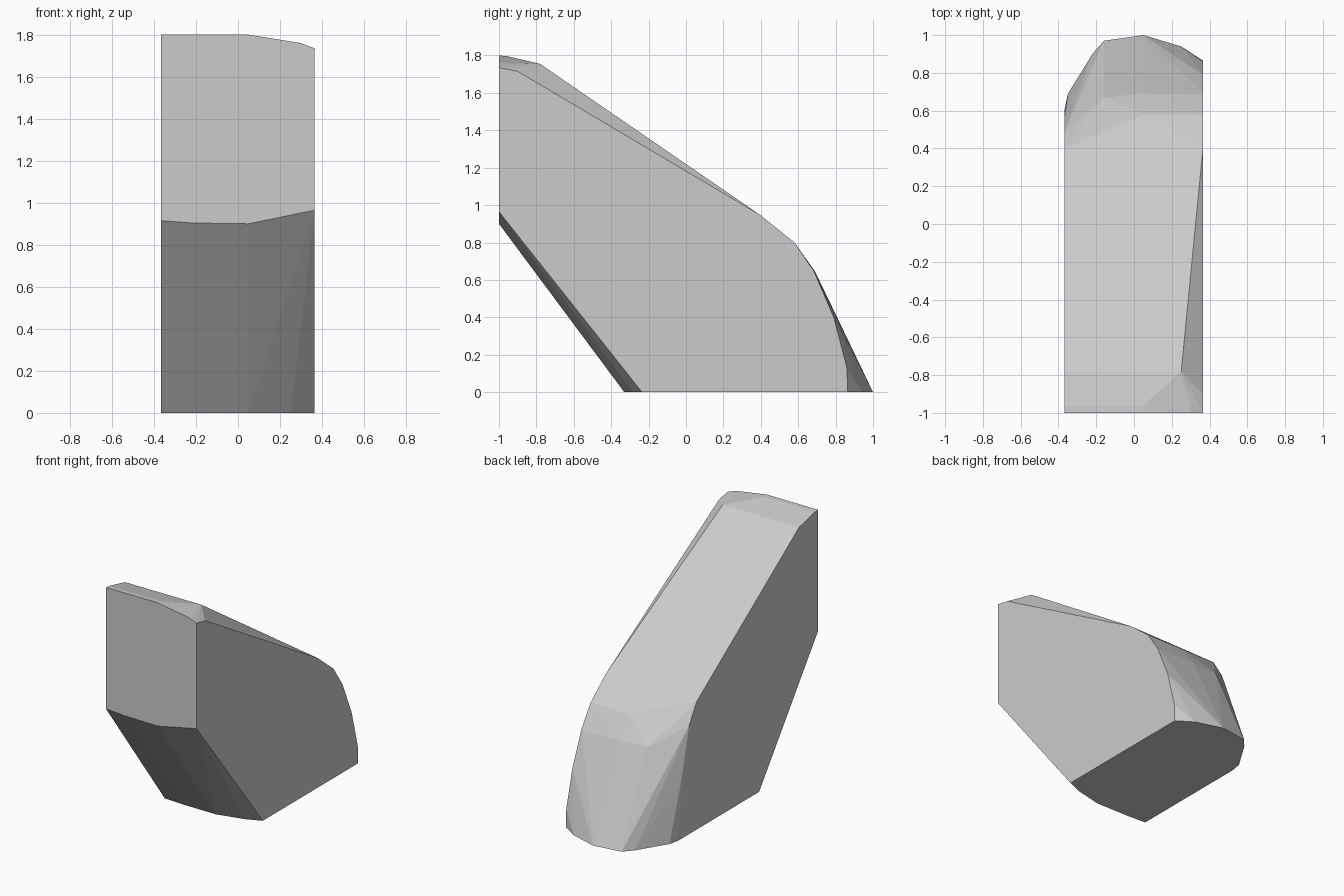
import bpy, bmesh

if "Cube" in bpy.data.objects:
    bpy.data.objects.remove(bpy.data.objects["Cube"])

# Cross-sections of the convex block: x -> outline points (y, z)
sections = {
    -0.367: [(-1, 1.8), (-0.96, 1.797), (-0.78, 1.755), (0.40, 0.935), (0.49, 0.79),
             (0.57, 0.45), (0.605, 0.1), (0.61, 0), (-0.32, 0), (-1, 0.915)],
    -0.22: [(0.90, 0), (-0.328, 0), (-1, 0.904)],
    -0.16: [(0.67, 0.65), (0.97, 0)],
    0.05: [(-1, 1.8), (-0.96, 1.797), (0.58, 0.8), (0.69, 0.645), (1, 0),
           (-0.33, 0), (-1, 0.9)],
    0.25: [(-0.78, 1.755), (0.94, 0), (-0.283, 0)],
    0.30: [(-1, 1.76), (-0.96, 1.757)],
    0.365: [(-1, 1.735), (-0.9, 1.715), (0.4, 0.945), (0.58, 0.8), (0.685, 0.645),
            (0.79, 0.4), (0.86, 0.13), (0.865, 0), (-0.235, 0), (-1, 0.965)],
}
# Rear foot corner on the left side
sections[-0.35] = [(0.69, 0)]

bm = bmesh.new()
for x, outline in sections.items():
    for y, z in outline:
        bm.verts.new((x, y, z))

# Wrap the sections in one faceted skin
hull = bmesh.ops.convex_hull(bm, input=bm.verts)
unused = {g for g in hull["geom_interior"] + hull["geom_unused"]
          if isinstance(g, bmesh.types.BMVert)}
bmesh.ops.delete(bm, geom=list(unused), context='VERTS')
bmesh.ops.dissolve_limit(bm, angle_limit=0.01, verts=bm.verts, edges=bm.edges)
bmesh.ops.recalc_face_normals(bm, faces=bm.faces)

mesh = bpy.data.meshes.new("wedge_block")
bm.to_mesh(mesh)
bm.free()

# Plain grey finish
grey = bpy.data.materials.new("light_grey")
grey.diffuse_color = (0.6, 0.6, 0.6, 1)
grey.use_nodes = True
grey.node_tree.nodes["Principled BSDF"].inputs["Base Color"].default_value = grey.diffuse_color
mesh.materials.append(grey)
block = bpy.data.objects.new("wedge_block", mesh)
bpy.context.collection.objects.link(block)
